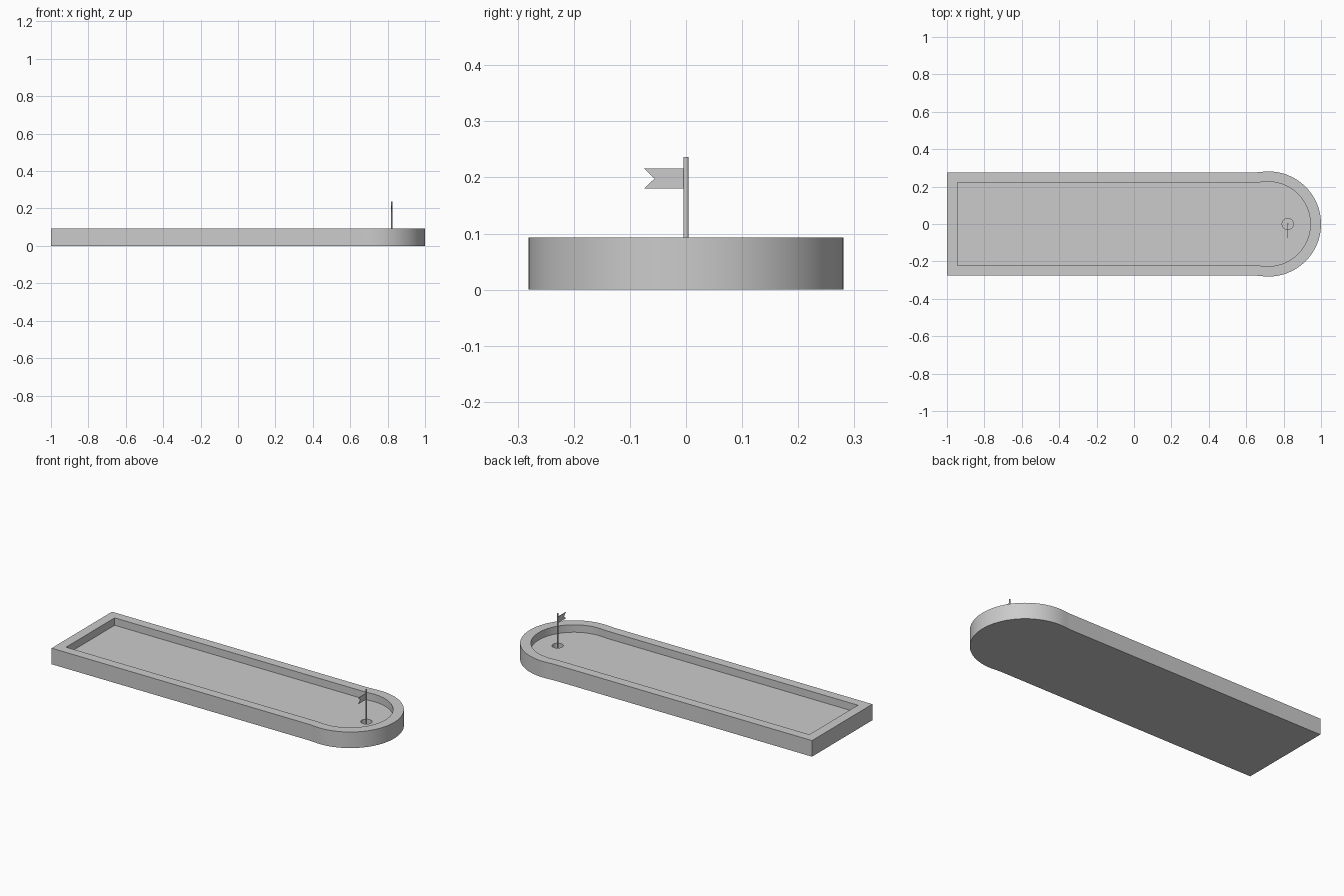
import bpy, bmesh, math

if "Cube" in bpy.data.objects:
    bpy.data.objects.remove(bpy.data.objects["Cube"])

def outline(x0, half_w, cx, r, n=48):
    """Square tee end at x0, round green end slightly wider than the lane."""
    a0 = math.pi - math.asin(half_w / r) - 0.06
    pts = [(x0, half_w), (x0, -half_w), (cx - math.sqrt(r*r - half_w*half_w) - 0.015, -half_w)]
    pts += [(cx + r*math.cos(-a0 + 2*a0*i/n), r*math.sin(-a0 + 2*a0*i/n)) for i in range(n + 1)]
    pts.append((pts[2][0], half_w))
    return pts

def prism(name, pts, depth):
    """Extrude a closed 3D polygon along a vector."""
    bm = bmesh.new()
    face = bm.faces.new([bm.verts.new(p) for p in pts])
    ext = bmesh.ops.extrude_face_region(bm, geom=[face])
    bmesh.ops.translate(bm, vec=depth, verts=[v for v in ext["geom"] if isinstance(v, bmesh.types.BMVert)])
    bmesh.ops.recalc_face_normals(bm, faces=bm.faces)
    me = bpy.data.meshes.new(name)
    bm.to_mesh(me)
    bm.free()
    ob = bpy.data.objects.new(name, me)
    bpy.context.collection.objects.link(ob)
    return ob

def smooth(ob):
    bpy.ops.object.select_all(action='DESELECT')
    ob.select_set(True)
    bpy.context.view_layer.objects.active = ob
    bpy.ops.object.shade_smooth_by_angle(angle=math.radians(30))

def cut(target, cutter):
    """Subtract the cutter and bake the result."""
    mod = target.modifiers.new("cut", 'BOOLEAN')
    mod.operation, mod.solver, mod.object = 'DIFFERENCE', 'EXACT', cutter
    cutter.hide_render = True
    bpy.context.view_layer.objects.active = target
    bpy.ops.object.modifier_apply(modifier=mod.name)
    bpy.data.objects.remove(cutter)

def circle(r, z, n):
    return [(HX + r*math.cos(2*math.pi*i/n), r*math.sin(2*math.pi*i/n), z) for i in range(n)]

HX, FLOOR, RIM = 0.822, 0.05, 0.093
HOLE_BOTTOM = 0.02

# lane body with sunken playing surface and cup
lane = prism("lane", [(x, y, 0) for x, y in outline(-1, 0.276, 0.719, 0.281)], (0, 0, RIM))
cut(lane, prism("pocket_cutter", [(x, y, FLOOR) for x, y in outline(-0.945, 0.222, 0.717, 0.226)], (0, 0, 0.1)))
cut(lane, prism("cup_cutter", circle(0.03, HOLE_BOTTOM, 32), (0, 0, 0.06)))
smooth(lane)

# flag pole standing in the cup
pole = prism("flag_pole", circle(0.0045, HOLE_BOTTOM, 16), (0, 0, 0.236 - HOLE_BOTTOM))
smooth(pole)

# swallow-tailed pennant
pennant = [(-0.002, 0.18), (-0.075, 0.18), (-0.056, 0.198), (-0.075, 0.216), (-0.002, 0.216)]
prism("flag", [(HX - 0.0015, y, z) for y, z in pennant], (0.003, 0, 0))
